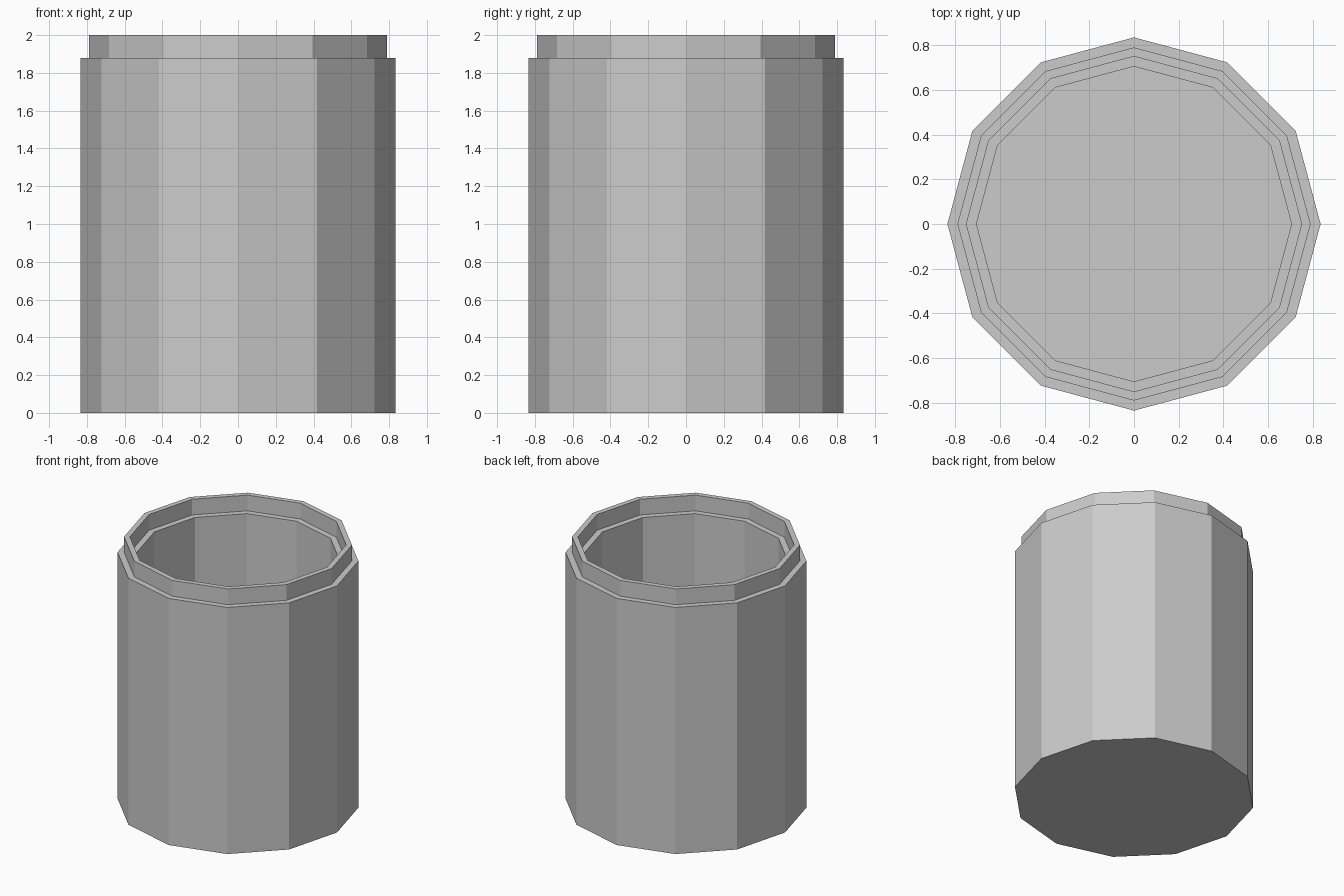
import bpy, bmesh
from math import cos, sin, tau

if "Cube" in bpy.data.objects:
    bpy.data.objects.remove(bpy.data.objects["Cube"])

SIDES = 12

# Half profile (radius, z): outer wall, stepped neck, inner ledge, cavity floor
profile = [(0.835, 0), (0.835, 1.88), (0.79, 1.88), (0.79, 2.0),
           (0.75, 2.0), (0.75, 1.88), (0.705, 1.88), (0.705, 0.12)]


def lathe(name, points, sides):
    """Revolve a profile into a flat-faced solid, capped at both ends."""
    bm = bmesh.new()
    rings = [[bm.verts.new((r * cos(tau * i / sides), r * sin(tau * i / sides), z))
              for i in range(sides)] for r, z in points]
    for a, b in zip(rings, rings[1:]):
        for i in range(sides):
            j = (i + 1) % sides
            bm.faces.new((a[i], a[j], b[j], b[i]))
    bm.faces.new(rings[0][::-1])   # underside
    bm.faces.new(rings[-1])        # cavity floor
    bmesh.ops.recalc_face_normals(bm, faces=bm.faces)
    mesh = bpy.data.meshes.new(name)
    bm.to_mesh(mesh)
    bm.free()
    obj = bpy.data.objects.new(name, mesh)
    bpy.context.collection.objects.link(obj)
    return obj


# Open container with stepped rim
lathe("container_body", profile, SIDES)
